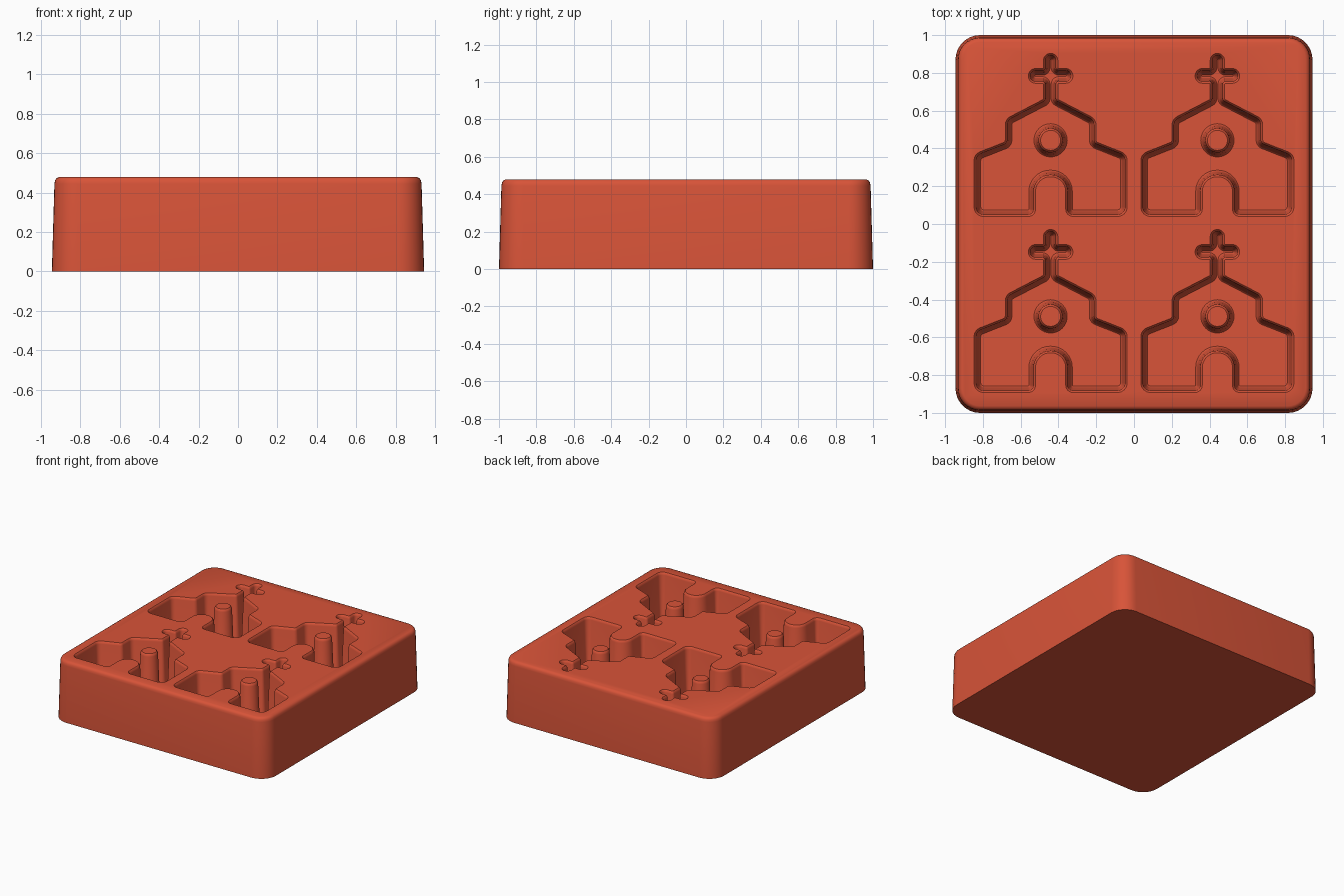
import bpy, bmesh, math
from mathutils import Vector

cube = bpy.data.objects.get("Cube")
if cube:
    bpy.data.objects.remove(cube, do_unlink=True)

mat = bpy.data.materials.new("terracotta red")
mat.use_nodes = True
COLOUR = (0.69, 0.088, 0.04, 1)
mat.diffuse_color = COLOUR
mat.node_tree.nodes["Principled BSDF"].inputs["Base Color"].default_value = COLOUR

TOP, FLOOR = 0.48, 0.08


def rounded(corners, steps=8):
    """Closed outline whose corners (x, y, radius) are replaced by arcs."""
    out = []
    for i, (x, y, r) in enumerate(corners):
        p = Vector((x, y))
        a = (Vector(corners[i - 1][:2]) - p).normalized()
        b = (Vector(corners[(i + 1) % len(corners)][:2]) - p).normalized()
        half = a.angle(b) / 2
        centre = p + (a + b).normalized() * (r / math.sin(half))
        start = p + a * (r / math.tan(half)) - centre
        sweep = start.angle_signed(p + b * (r / math.tan(half)) - centre)
        for k in range(steps + 1):
            t = -sweep * k / steps
            c, s = math.cos(t), math.sin(t)
            out.append(centre + Vector((start.x * c - start.y * s, start.x * s + start.y * c)))
    return out


def inset(points, d):
    """Move a counter-clockwise outline inward by d."""
    out = []
    for i, p in enumerate(points):
        a = (p - points[i - 1]).normalized()
        b = (points[(i + 1) % len(points)] - p).normalized()
        na, nb = Vector((-a.y, a.x)), Vector((-b.y, b.x))
        out.append(p + (na + nb) * (d / (1 + na.dot(nb))))
    return out


def loft(bm, points, layers, offset=(0, 0)):
    """Closed solid through inset copies of an outline at (z, inset) layers."""
    ox, oy = offset
    rings = [[bm.verts.new((p.x + ox, p.y + oy, z)) for p in inset(points, d)]
             for z, d in layers]
    n = len(points)
    for lo, hi in zip(rings, rings[1:]):
        for i in range(n):
            j = (i + 1) % n
            bm.faces.new((lo[i], lo[j], hi[j], hi[i]))
    bm.faces.new(rings[0][::-1])
    bm.faces.new(rings[-1])


def finish(bm, name):
    bmesh.ops.recalc_face_normals(bm, faces=bm.faces)
    mesh = bpy.data.meshes.new(name)
    bm.to_mesh(mesh)
    bm.free()
    mesh.materials.append(mat)
    obj = bpy.data.objects.new(name, mesh)
    bpy.context.collection.objects.link(obj)
    return obj


def smooth(obj):
    bpy.ops.object.select_all(action="DESELECT")
    obj.select_set(True)
    bpy.context.view_layer.objects.active = obj
    bpy.ops.object.shade_smooth_by_angle(angle=math.radians(35))


# Drafted block with rounded corners and a soft upper rim
block = [(-0.945, -1, 0.13), (0.945, -1, 0.13), (0.945, 1, 0.13), (-0.945, 1, 0.13)]
bm = bmesh.new()
loft(bm, rounded(block), [(0, 0), (0.445, 0.013), (0.462, 0.016), (0.474, 0.024), (TOP, 0.037)])
body = finish(bm, "mould_block")

# Chapel outline: doorway, wings, shoulders, gable, cross (right half, mirrored)
half = [(0.08, 0.25, 0.078), (0.08, 0.04, 0.038), (0.405, 0.04, 0.05),
        (0.405, 0.37, 0.05), (0.24, 0.435, 0.015), (0.24, 0.555, 0.05),
        (0.038, 0.66, 0.01), (0.038, 0.745, 0.006), (0.118, 0.745, 0.038),
        (0.118, 0.823, 0.038), (0.038, 0.823, 0.006), (0.038, 0.903, 0.037)]
chapel = rounded(half + [(-x, y, r) for x, y, r in reversed(half)])
WALL = [(FLOOR, 0.035), (FLOOR + 0.004, 0.031), (FLOOR + 0.015, 0.026),
        (TOP - 0.02, 0.011), (TOP - 0.006, 0.006), (TOP, 0), (TOP + 0.03, 0)]
SPOTS = [(x, y) for x in (-0.4415, 0.4415) for y in (0, -0.932)]

bm = bmesh.new()
for spot in SPOTS:
    loft(bm, chapel, WALL, spot)
cutter = finish(bm, "chapel_cavities_cutter")
cutter.hide_render = True
cutter.hide_viewport = True

cut = body.modifiers.new("cavities", "BOOLEAN")
cut.operation = "DIFFERENCE"
cut.solver = "EXACT"
cut.object = cutter
bpy.context.view_layer.objects.active = body
bpy.ops.object.modifier_apply(modifier=cut.name)
bpy.data.objects.remove(cutter, do_unlink=True)
smooth(body)

# Round window posts standing in each cavity
circle = [Vector((math.cos(t), math.sin(t))) * 0.053
          for t in (math.tau * k / 32 for k in range(32))]
for number, (x, y) in enumerate(SPOTS, 1):
    bm = bmesh.new()
    loft(bm, circle, [(z, -d) for z, d in [(FLOOR - 0.02, 0.035)] + WALL[:-1]], (x, y + 0.443))
    smooth(finish(bm, f"window_post_{number}"))
